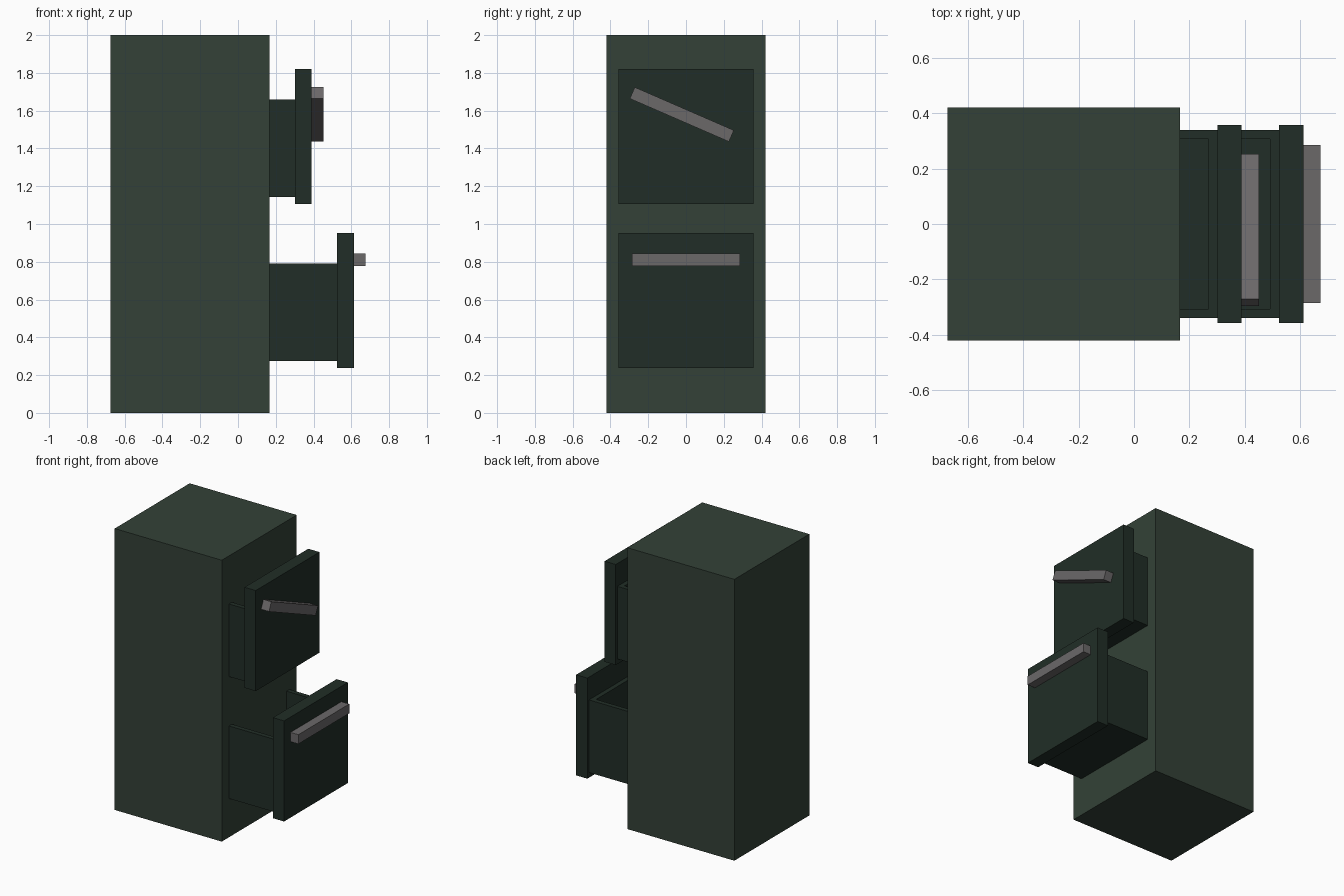
import bpy, bmesh, math

if "Cube" in bpy.data.objects:
    bpy.data.objects.remove(bpy.data.objects["Cube"])


def material(name, color):
    m = bpy.data.materials.new(name)
    m.diffuse_color = (*color, 1)
    m.use_nodes = True
    m.node_tree.nodes["Principled BSDF"].inputs["Base Color"].default_value = m.diffuse_color
    return m


CABINET = material("cabinet green", (0.033, 0.053, 0.038))
DRAWER = material("drawer green", (0.015, 0.027, 0.020))
METAL = material("handle grey", (0.145, 0.138, 0.141))


def box(name, x, y, z, mat, tilt=0, wall=0):
    """Box from (min, max) ranges; a wall thickness hollows it from the top."""
    size = [b - a for a, b in (x, y, z)]
    bm = bmesh.new()
    bmesh.ops.create_cube(bm, size=1)
    bmesh.ops.scale(bm, vec=size, verts=bm.verts)
    if wall:
        bm.normal_update()
        top = max(bm.faces, key=lambda f: f.calc_center_median().z)
        bmesh.ops.inset_region(bm, faces=[top], thickness=wall)
        inner = bmesh.ops.extrude_discrete_faces(bm, faces=[top])["faces"][0]
        bmesh.ops.translate(bm, vec=(0, 0, wall - size[2]), verts=inner.verts)
    mesh = bpy.data.meshes.new(name)
    bm.to_mesh(mesh)
    bm.free()
    mesh.materials.append(mat)
    ob = bpy.data.objects.new(name, mesh)
    ob.location = [(a + b) / 2 for a, b in (x, y, z)]
    ob.rotation_euler.x = math.radians(tilt)
    bpy.context.collection.objects.link(ob)
    return ob


def drawer(name, x, z, handle_y, handle_z, tilt):
    """Open tray, overlapping front panel and bar handle; x is the panel back."""
    box(name + "_tray", (x - 0.70, x), (-0.34, 0.34), (z + 0.037, z + 0.553), DRAWER, wall=0.047)
    box(name + "_front", (x, x + 0.088), (-0.358, 0.358), (z, z + 0.715), DRAWER)
    box(name + "_handle", (x + 0.088, x + 0.15), (handle_y - 0.286, handle_y + 0.286),
        (handle_z - 0.033, handle_z + 0.033), METAL, tilt)


# Cabinet body
box("cabinet_body", (-0.675, 0.167), (-0.421, 0.421), (0, 2), CABINET)

# Pulled-out drawers, the upper one with a crooked handle
drawer("lower_drawer", 0.525, 0.238, 0, 0.811, 0)
drawer("upper_drawer", 0.302, 1.105, -0.022, 1.580, -23.5)
